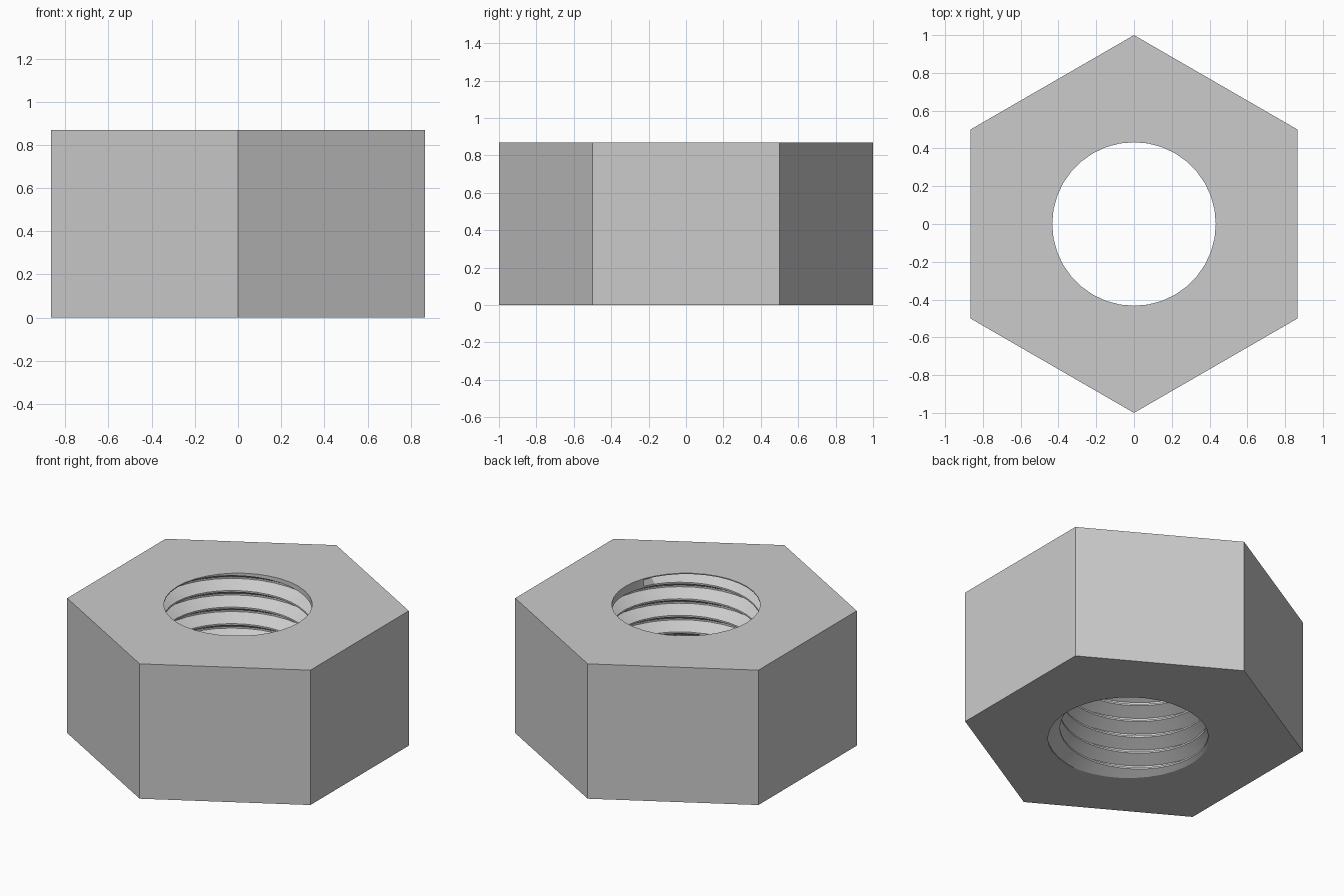
import bpy
import bmesh
from math import cos, sin, radians

if "Cube" in bpy.data.objects:
    bpy.data.objects.remove(bpy.data.objects["Cube"], do_unlink=True)

HEIGHT = 0.868
FLAT = cos(radians(30))       # centre to flat side
CREST, ROOT = 0.433, 0.508    # thread radii
PITCH = 0.1066
START = 0.074                 # height of first crest at angle zero
LIP = 0.006                   # thin lip closing the thread at the top
STEPS = 36

# One thread turn: crest flat, flank, root flat, flank
TURN = [(-0.05, CREST), (0.05, CREST), (0.45, ROOT), (0.55, ROOT)]


def hex_radius(deg):
    return FLAT / cos(radians((deg + 30) % 60 - 30))


def thread_column(deg):
    """Radius and height of the thread profile, bottom to top, at one angle."""
    base = START + PITCH * deg / 360
    raw = [(r, base + PITCH * (turn + t)) for turn in range(-3, 10) for t, r in TURN]
    # Radius where the profile crosses the bottom face
    for (r0, z0), (r1, z1) in zip(raw, raw[1:]):
        if z0 <= 0 < z1:
            bottom = r0 + (r1 - r0) * -z0 / (z1 - z0)
    column = []
    for r, z in raw:
        if z <= 0:
            column.append((bottom, 0))
        elif z >= HEIGHT - LIP:
            column.append((CREST, HEIGHT - LIP))
        else:
            column.append((r, z))
    return column + [(CREST, HEIGHT)]


# Nut body: a closed section swept round the axis, hexagon outside, thread inside
bm = bmesh.new()
sections = []
for i in range(STEPS + 1):
    deg = i * 360 / STEPS
    a = radians(deg)
    outer = hex_radius(deg)
    profile = [(outer, HEIGHT), (outer, 0)] + thread_column(deg)
    sections.append([bm.verts.new((r * cos(a), r * sin(a), z)) for r, z in profile])

for left, right in zip(sections, sections[1:]):
    for j in range(len(left)):
        k = (j + 1) % len(left)
        bm.faces.new((left[j], left[k], right[k], right[j]))

# Weld the seam and the clipped ends of the thread
bmesh.ops.remove_doubles(bm, verts=bm.verts, dist=0.0001)
bmesh.ops.dissolve_degenerate(bm, edges=bm.edges, dist=0.0001)
bmesh.ops.recalc_face_normals(bm, faces=bm.faces)

mesh = bpy.data.meshes.new("hex_nut")
bm.to_mesh(mesh)
bm.free()
nut = bpy.data.objects.new("hex_nut", mesh)
bpy.context.collection.objects.link(nut)

# Plain grey metal
grey = bpy.data.materials.new("light_grey")
grey.use_nodes = True
colour = (0.6, 0.6, 0.6, 1)
grey.diffuse_color = colour
grey.node_tree.nodes["Principled BSDF"].inputs["Base Color"].default_value = colour
mesh.materials.append(grey)

bpy.ops.object.select_all(action="DESELECT")
nut.select_set(True)
bpy.context.view_layer.objects.active = nut
bpy.ops.object.shade_smooth_by_angle(angle=radians(25))
